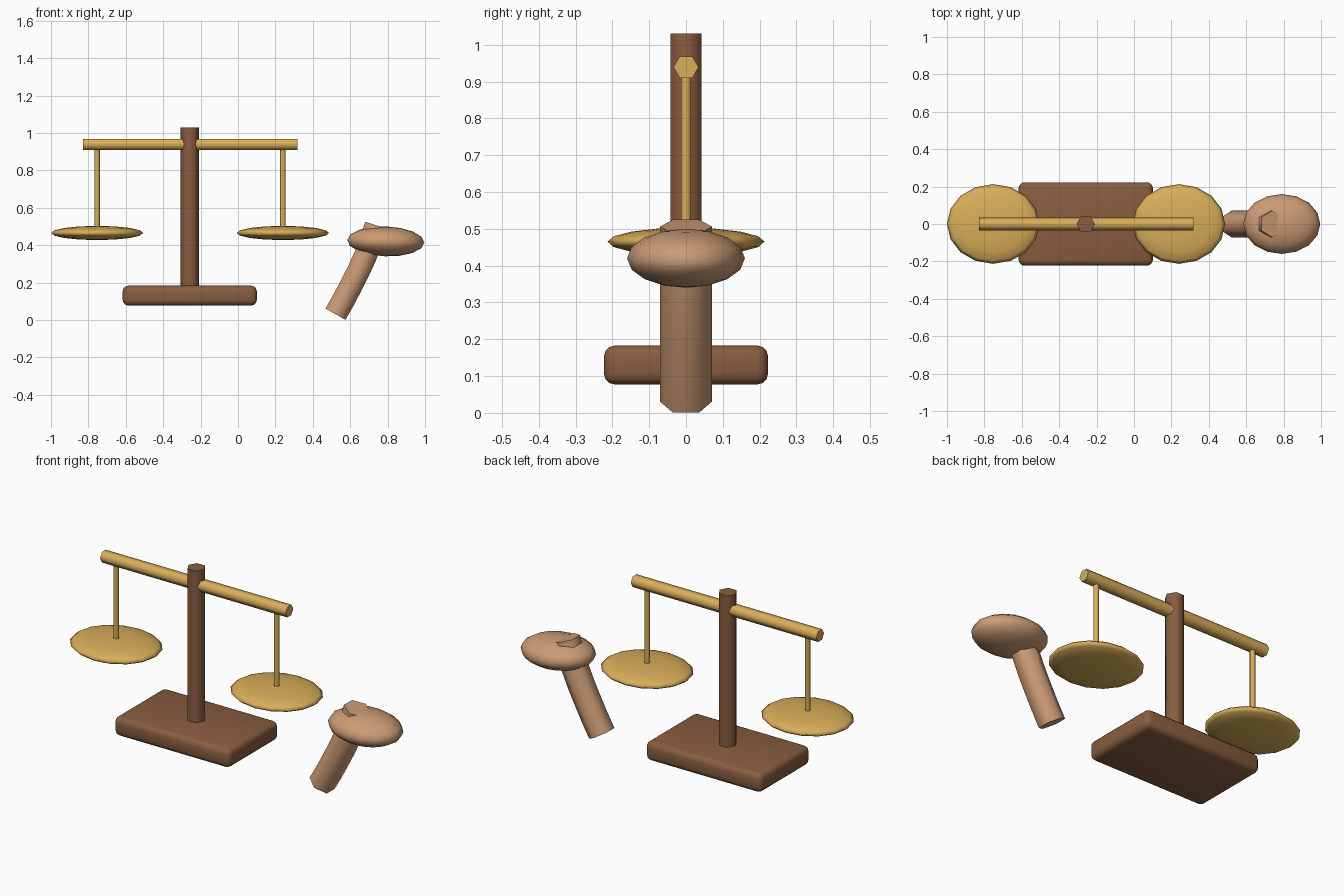
import bpy
import bmesh
from math import cos, sin, pi, radians
from mathutils import Vector

cube = bpy.data.objects.get("Cube")
if cube:
    bpy.data.objects.remove(cube, do_unlink=True)


def material(name, colour):
    mat = bpy.data.materials.new(name)
    mat.use_nodes = True
    mat.diffuse_color = (*colour, 1)
    mat.node_tree.nodes["Principled BSDF"].inputs["Base Color"].default_value = (*colour, 1)
    return mat


brown = material("brown wood", (0.25, 0.11, 0.052))
gold = material("gold", (0.69, 0.42, 0.10))
tan = material("tan", (0.60, 0.33, 0.18))


def finish(name, bm, mat, angle=65):
    bmesh.ops.recalc_face_normals(bm, faces=bm.faces)
    mesh = bpy.data.meshes.new(name)
    bm.to_mesh(mesh)
    bm.free()
    mesh.materials.append(mat)
    obj = bpy.data.objects.new(name, mesh)
    bpy.context.collection.objects.link(obj)
    bpy.ops.object.select_all(action='DESELECT')
    obj.select_set(True)
    bpy.context.view_layer.objects.active = obj
    bpy.ops.object.shade_smooth_by_angle(angle=radians(angle))
    return obj


def hex_bar(name, path, radius, mat, corner_along_y):
    """Six-sided capped bar swept along (x, z) points."""
    bm = bmesh.new()
    pts = [Vector((x, 0, z)) for x, z in path]
    side = Vector((0, 1, 0))
    phase = 0 if corner_along_y else pi / 6
    rings = []
    for i, p in enumerate(pts):
        tangent = pts[min(i + 1, len(pts) - 1)] - pts[max(i - 1, 0)]
        across = tangent.normalized().cross(side)
        rings.append([bm.verts.new(p + radius * (cos(a) * side + sin(a) * across))
                      for a in (phase + k * pi / 3 for k in range(6))])
    for low, high in zip(rings, rings[1:]):
        for k in range(6):
            n = (k + 1) % 6
            bm.faces.new((low[k], low[n], high[n], high[k]))
    bm.faces.new(rings[0])
    bm.faces.new(rings[-1])
    return finish(name, bm, mat)


def ellipsoid(name, centre, radii, mat):
    bm = bmesh.new()
    bmesh.ops.create_uvsphere(bm, u_segments=16, v_segments=8, radius=1)
    bmesh.ops.scale(bm, vec=radii, verts=bm.verts)
    obj = finish(name, bm, mat, 180)
    obj.location = centre
    return obj


# Rounded base and upright post
bm = bmesh.new()
bmesh.ops.create_cube(bm, size=1)
bmesh.ops.scale(bm, vec=(0.717, 0.446, 0.106), verts=bm.verts)
bmesh.ops.bevel(bm, geom=bm.edges[:], offset=0.03, segments=3, profile=0.5, affect='EDGES')
base = finish("base", bm, brown, 40)
base.location = (-0.258, 0, 0.13)
hex_bar("post", [(-0.258, 0.13), (-0.258, 1.03)], 0.049, brown, False)

# Beam with a hanging rod and pan on each side
hex_bar("beam", [(-0.83, 0.939), (0.318, 0.939)], 0.034, gold, True)
for label, x in (("right", -0.753), ("left", 0.24)):
    hex_bar(label + "_rod", [(x, 0.465), (x, 0.93)], 0.015, gold, False)
    ellipsoid(label + "_pan", (x, 0, 0.465), (0.247, 0.213, 0.038), gold)

# Mallet: oval head on a gently curved handle
head = ellipsoid("mallet_head", (0.79, 0, 0.42), (0.206, 0.16, 0.08), tan)
head.rotation_euler.y = radians(2)
hex_bar("mallet_handle", [(0.521, 0.031), (0.566, 0.11), (0.608, 0.19), (0.647, 0.267),
                          (0.682, 0.345), (0.713, 0.425), (0.739, 0.506)], 0.071, tan, True)
